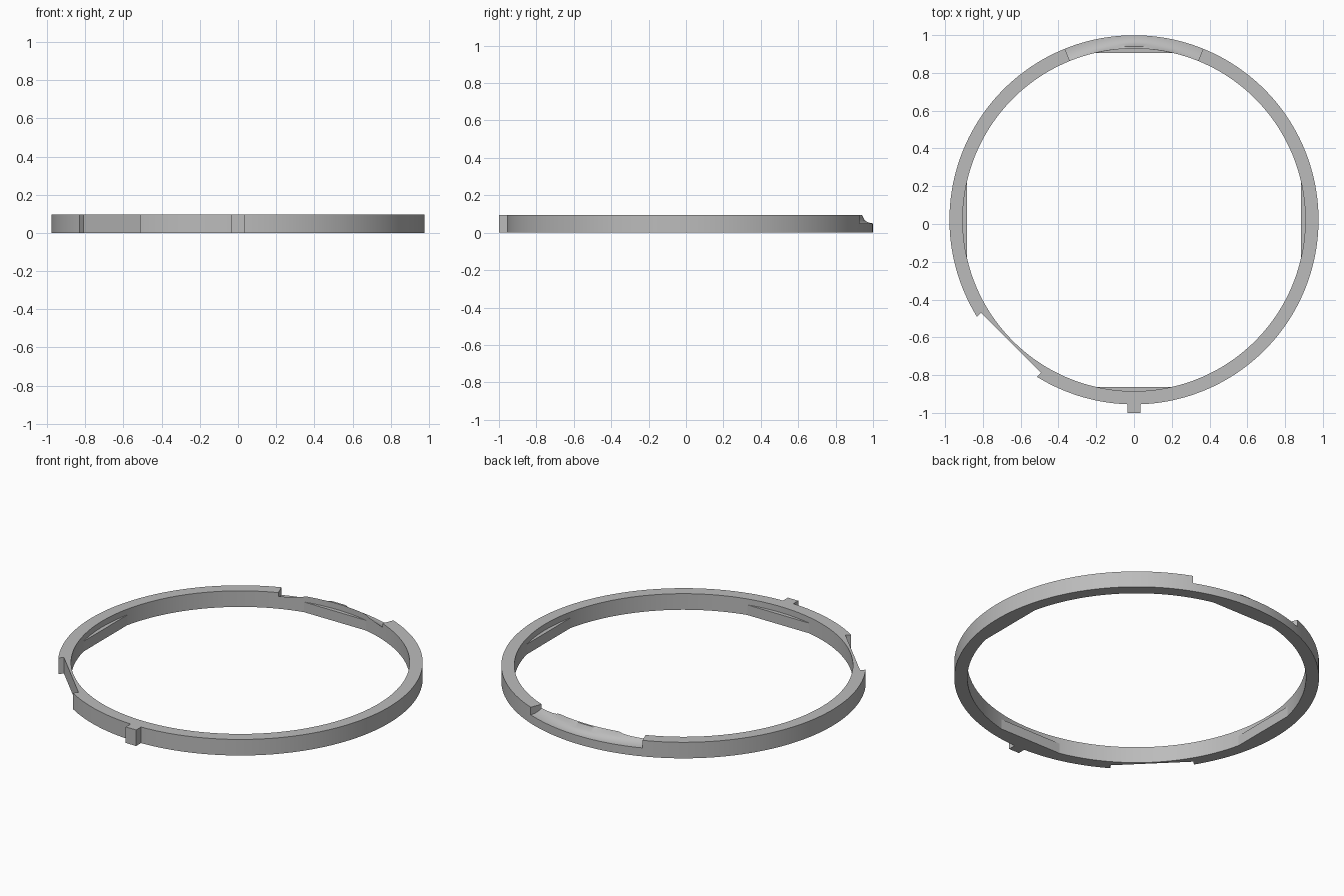
import bpy, bmesh
from math import sin, cos, pi, sqrt, asin, atan2, radians

if "Cube" in bpy.data.objects:
    bpy.data.objects.remove(bpy.data.objects["Cube"])

CY, R_OUT, R_IN, H = 0.022, 0.977, 0.907, 0.095
PAD_H, PAD_DIST, LOW = 0.06, 0.883, 0.05
STEPS = 6

grey = bpy.data.materials.new("plain grey")
grey.use_nodes = True
grey.diffuse_color = (0.5, 0.5, 0.5, 1)
grey.node_tree.nodes["Principled BSDF"].inputs["Base Color"].default_value = (0.5, 0.5, 0.5, 1)


def make(name, bm):
    bmesh.ops.recalc_face_normals(bm, faces=bm.faces)
    mesh = bpy.data.meshes.new(name)
    bm.to_mesh(mesh)
    bm.free()
    mesh.materials.append(grey)
    ob = bpy.data.objects.new(name, mesh)
    bpy.context.collection.objects.link(ob)
    return ob


def prism(name, outline, z0, z1):
    bm = bmesh.new()
    face = bm.faces.new([bm.verts.new((x, y, z0)) for x, y in outline])
    new = bmesh.ops.extrude_face_region(bm, geom=[face])["geom"]
    verts = [v for v in new if isinstance(v, bmesh.types.BMVert)]
    bmesh.ops.translate(bm, verts=verts, vec=(0, 0, z1 - z0))
    return make(name, bm)


def scoop_height(r, a):
    # concave scoop: full height at a rim that recedes away from the middle
    rim = 0.923 - 0.08 * abs(r * sin(a))
    u = min(1, (R_OUT - r) / (R_OUT - rim))
    return LOW + (H - LOW) * (1 - sqrt(1 - u * u))


def section(bm, a, scooped):
    # angle a is measured from the back of the ring
    pts = [(R_OUT, 0), (R_IN, 0)]
    for i in range(STEPS + 1):
        r = R_IN + (R_OUT - R_IN) * i / STEPS
        pts.append((r, scoop_height(r, a) if scooped else H))
    return [bm.verts.new((r * sin(a), CY + r * cos(a), z)) for r, z in pts]


# ring body with the scooped rear
half = radians(22)
bm = bmesh.new()
rear, rest = 48, 160
loops = [section(bm, -half + 2 * half * i / rear, True) for i in range(rear + 1)]
loops += [section(bm, half + (2 * pi - 2 * half) * i / rest, False) for i in range(rest + 1)]
for k, a in enumerate(loops):
    b = loops[(k + 1) % len(loops)]
    for i in range(len(a)):
        j = (i + 1) % len(a)
        bm.faces.new((a[i], a[j], b[j], b[i]))
bmesh.ops.remove_doubles(bm, verts=bm.verts, dist=1e-5)
bmesh.ops.dissolve_degenerate(bm, edges=bm.edges, dist=1e-6)
ring = make("ring_body", bm)

# straight notch cut into the outer wall
diag = sqrt(0.5)
corners = [(0.92, -0.225), (1.1, -0.225), (1.1, 0.225), (0.92, 0.225)]
cutter = prism("notch_cutter", [(-diag * (d - t), CY - diag * (d + t)) for d, t in corners], -0.1, 0.2)
mod = ring.modifiers.new("notch", "BOOLEAN")
mod.operation, mod.solver, mod.object = "DIFFERENCE", "EXACT", cutter
bpy.ops.object.select_all(action="DESELECT")
bpy.context.view_layer.objects.active = ring
ring.select_set(True)
bpy.ops.object.modifier_apply(modifier=mod.name)
bpy.data.objects.remove(cutter)
bpy.ops.object.shade_smooth_by_angle(angle=radians(30))

# four low flat pads on the inner wall
for k, name in enumerate(["back_pad", "left_pad", "front_pad", "right_pad"]):
    mid, spread = k * pi / 2, atan2(sqrt(R_IN ** 2 - PAD_DIST ** 2), PAD_DIST)
    angles = [mid - spread + 2 * spread * i / 20 for i in range(21)]
    prism(name, [((R_IN + 0.001) * sin(a), CY + (R_IN + 0.001) * cos(a)) for a in angles], 0, PAD_H)

# locating tab on the front
prism("front_tab", [(-0.034, -1), (0.034, -1), (0.034, -0.93), (-0.034, -0.93)], 0, H)
